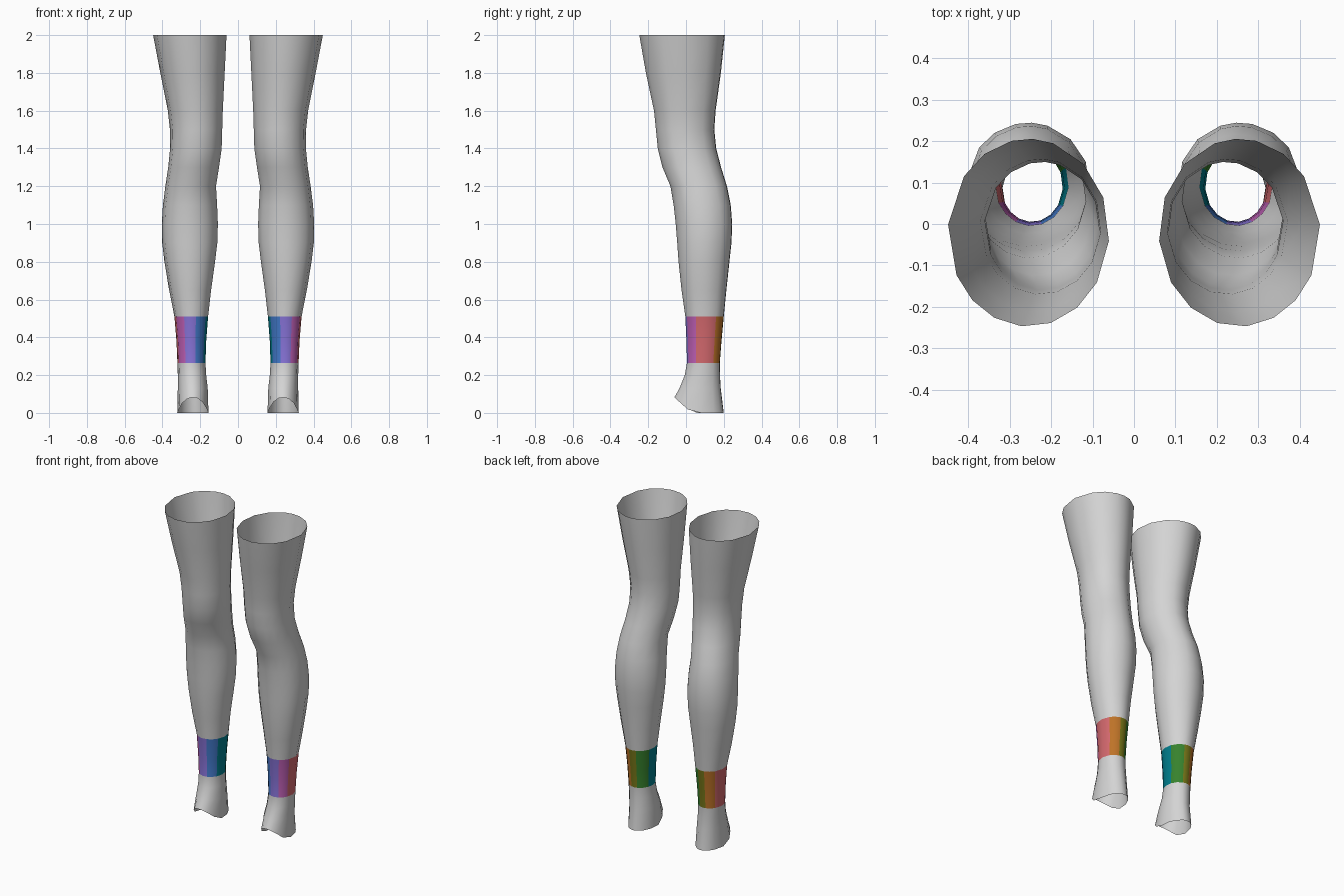
import bpy, bmesh, math

cube = bpy.data.objects.get("Cube")
if cube:
    bpy.data.objects.remove(cube, do_unlink=True)


def linear(c):
    c /= 255
    return c / 12.92 if c <= 0.04045 else ((c + 0.055) / 1.055) ** 2.4


def material(name, rgb):
    m = bpy.data.materials.new(name)
    col = (*[linear(c) for c in rgb], 1)
    m.diffuse_color = col
    m.use_nodes = True
    m.node_tree.nodes["Principled BSDF"].inputs["Base Color"].default_value = col
    return m


MATS = [material(n, c) for n, c in [
    ("light grey", (212, 212, 212)), ("blue", (65, 120, 200)),
    ("violet", (135, 115, 215)), ("magenta", (190, 95, 180)),
    ("red", (212, 105, 110)), ("orange", (190, 115, 40)),
    ("olive", (120, 120, 25)), ("green", (55, 130, 45)),
    ("teal", (0, 125, 140))]]

# Column angles around the leg (0 = outward, 90 = back)
ANGLES = [-148, -127, -106, -85, -65, -46, -27, 5, 37, 57, 78, 93, 108, 133, 158, 185]
# Angle at which each band colour ends, in the order of MATS[1:]
STRIPE_ENDS = [-106, -65, -27, 37, 78, 108, 158, 212]
BAND_LOW, BAND_HIGH = 0.265, 0.51

# Leg sections: height, inner x, outer x, front y, back y
SECTIONS = [
    (2.00, .060, .450, -.248, .206), (1.80, .070, .412, -.213, .185),
    (1.60, .080, .372, -.170, .157), (1.50, .083, .361, -.160, .150),
    (1.40, .086, .360, -.150, .160), (1.30, .100, .370, -.125, .186),
    (1.20, .116, .385, -.083, .217), (1.10, .110, .398, -.066, .237),
    (1.00, .106, .404, -.055, .245), (0.90, .109, .402, -.047, .241),
    (0.80, .121, .390, -.040, .230), (0.65, .142, .365, -.024, .214),
    (BAND_HIGH, .158, .337, -.004, .200), (0.38, .168, .326, .002, .188),
    (BAND_LOW, .172, .321, .005, .179), (0.20, .168, .319, -.007, .180),
    (0.13, .160, .319, -.035, .184), (0.00, .156, .322, -.062, .200)]


def leg(name, side):
    bm = bmesh.new()
    rings = []
    for z, xi, xo, yf, yb in SECTIONS:
        ring = []
        for a in ANGLES:
            t = math.radians(a)
            x = (xi + xo) / 2 + (xo - xi) / 2 * math.cos(t)
            y = (yf + yb) / 2 + (yb - yf) / 2 * math.sin(t)
            # The open hem rises over the instep
            lift = max(0, .03 - y) * .9 if z == 0 else 0
            ring.append(bm.verts.new((side * x, y, z + lift)))
        rings.append(ring)

    n = len(ANGLES)
    for k in range(len(rings) - 1):
        up, low = rings[k], rings[k + 1]
        for i in range(n):
            j = (i + 1) % n
            quad = [low[i], low[j], up[j], up[i]]
            f = bm.faces.new(quad if side > 0 else quad[::-1])
            f.smooth = True
            # Striped ankle band
            mid = (SECTIONS[k][0] + SECTIONS[k + 1][0]) / 2
            if BAND_LOW < mid < BAND_HIGH:
                f.material_index = 1 + sum(ANGLES[i] >= e for e in STRIPE_ENDS)

    mesh = bpy.data.meshes.new(name)
    bm.to_mesh(mesh)
    bm.free()
    for m in MATS:
        mesh.materials.append(m)
    bpy.context.collection.objects.link(bpy.data.objects.new(name, mesh))


leg("left_stocking", 1)
leg("right_stocking", -1)
